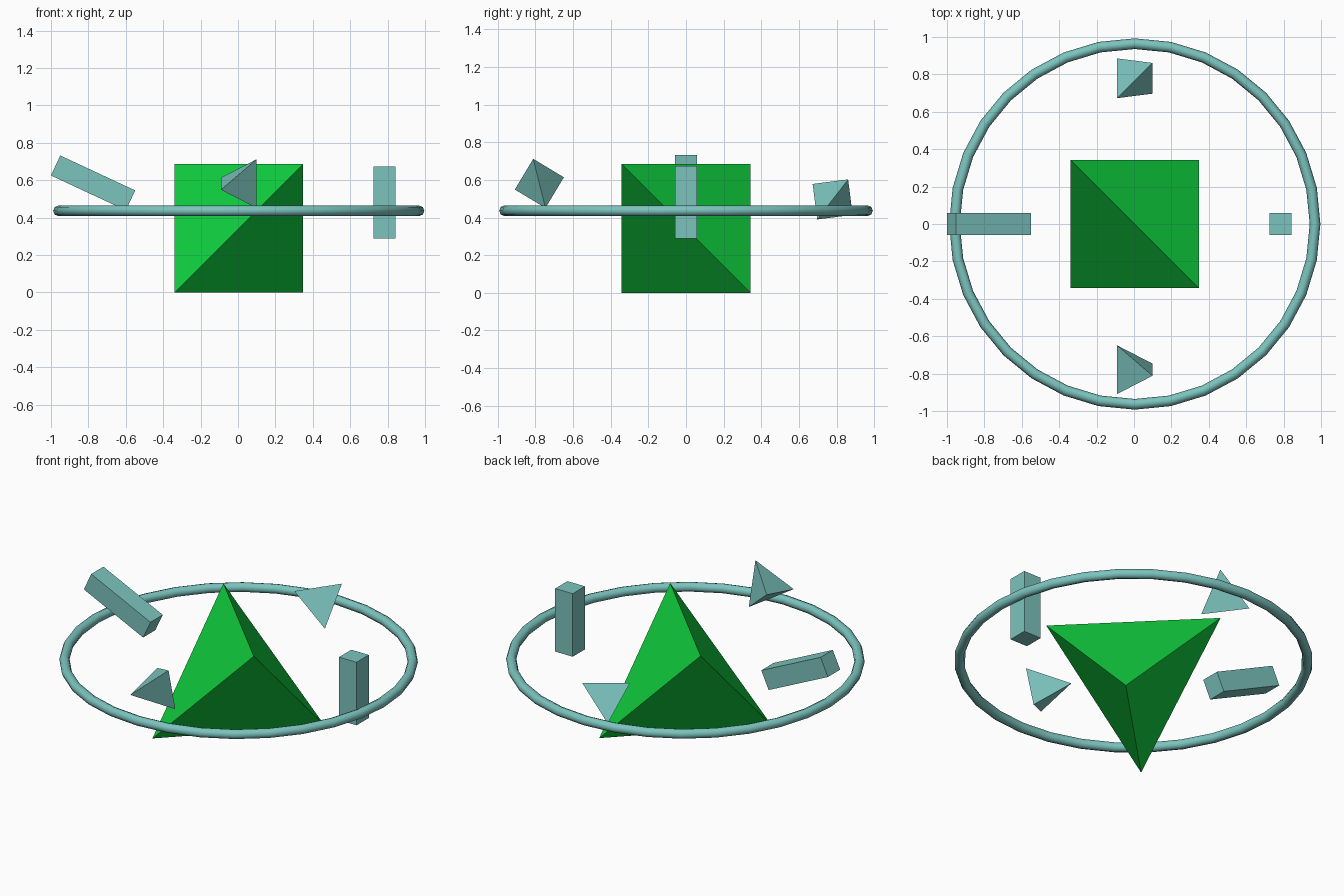
import bpy, bmesh
from math import radians
from mathutils import Matrix, Vector

cube = bpy.data.objects.get("Cube")
if cube:
    bpy.data.objects.remove(cube, do_unlink=True)


def material(name, rgb):
    mat = bpy.data.materials.new(name)
    mat.use_nodes = True
    color = (*rgb, 1.0)
    mat.diffuse_color = color
    mat.node_tree.nodes["Principled BSDF"].inputs["Base Color"].default_value = color
    return mat


GREEN = material("bright green", (0.005, 0.63, 0.05))
TEAL = material("soft teal", (0.20, 0.55, 0.515))
CX = 0.004      # shared centre of all parts on x
ORBIT = 0.779   # distance of the small pieces from the centre


def add_object(name, bm, location, tilt, axis, mat):
    bmesh.ops.recalc_face_normals(bm, faces=bm.faces)
    bm.transform(Matrix.Rotation(radians(tilt), 4, axis))
    mesh = bpy.data.meshes.new(name)
    bm.to_mesh(mesh)
    bm.free()
    mesh.materials.append(mat)
    obj = bpy.data.objects.new(name, mesh)
    obj.location = location
    bpy.context.collection.objects.link(obj)
    return obj


def tetrahedron(name, side, location, tilt, mat):
    """Regular tetrahedron on alternate corners of a cube."""
    bm = bmesh.new()
    corners = [(1, -1, 1), (-1, 1, 1), (-1, -1, -1), (1, 1, -1)]
    verts = [bm.verts.new(Vector(c) * side / 2) for c in corners]
    for skip in verts:
        bm.faces.new([v for v in verts if v is not skip])
    return add_object(name, bm, location, tilt, 'X', mat)


def bar(name, size, location, tilt, mat):
    bm = bmesh.new()
    bmesh.ops.create_cube(bm, size=1)
    bmesh.ops.scale(bm, vec=size, verts=bm.verts)
    return add_object(name, bm, location, tilt, 'Y', mat)


# Large central body
tetrahedron("central_tetrahedron", 0.685, (CX, 0, 0.3425), 0, GREEN)

# Small floating tetrahedra
tetrahedron("front_tetrahedron", 0.19, (CX, -ORBIT, 0.581), -31, TEAL)
tetrahedron("back_tetrahedron", 0.19, (CX, ORBIT, 0.496), 97.3, TEAL)

# Floating bars
bar("left_upright_bar", (0.118, 0.118, 0.385), (CX + ORBIT, 0, 0.48), 0, TEAL)
bar("right_tilted_bar", (0.442, 0.118, 0.118), (CX - ORBIT, 0, 0.585), 25, TEAL)

# Surrounding ring
bpy.ops.mesh.primitive_torus_add(major_segments=32, minor_segments=8,
                                 major_radius=0.964, minor_radius=0.0285,
                                 location=(CX, 0, 0.436))
ring = bpy.context.object
ring.name = "orbit_ring"
ring.data.materials.append(TEAL)
bpy.ops.object.shade_smooth_by_angle(angle=radians(60))
